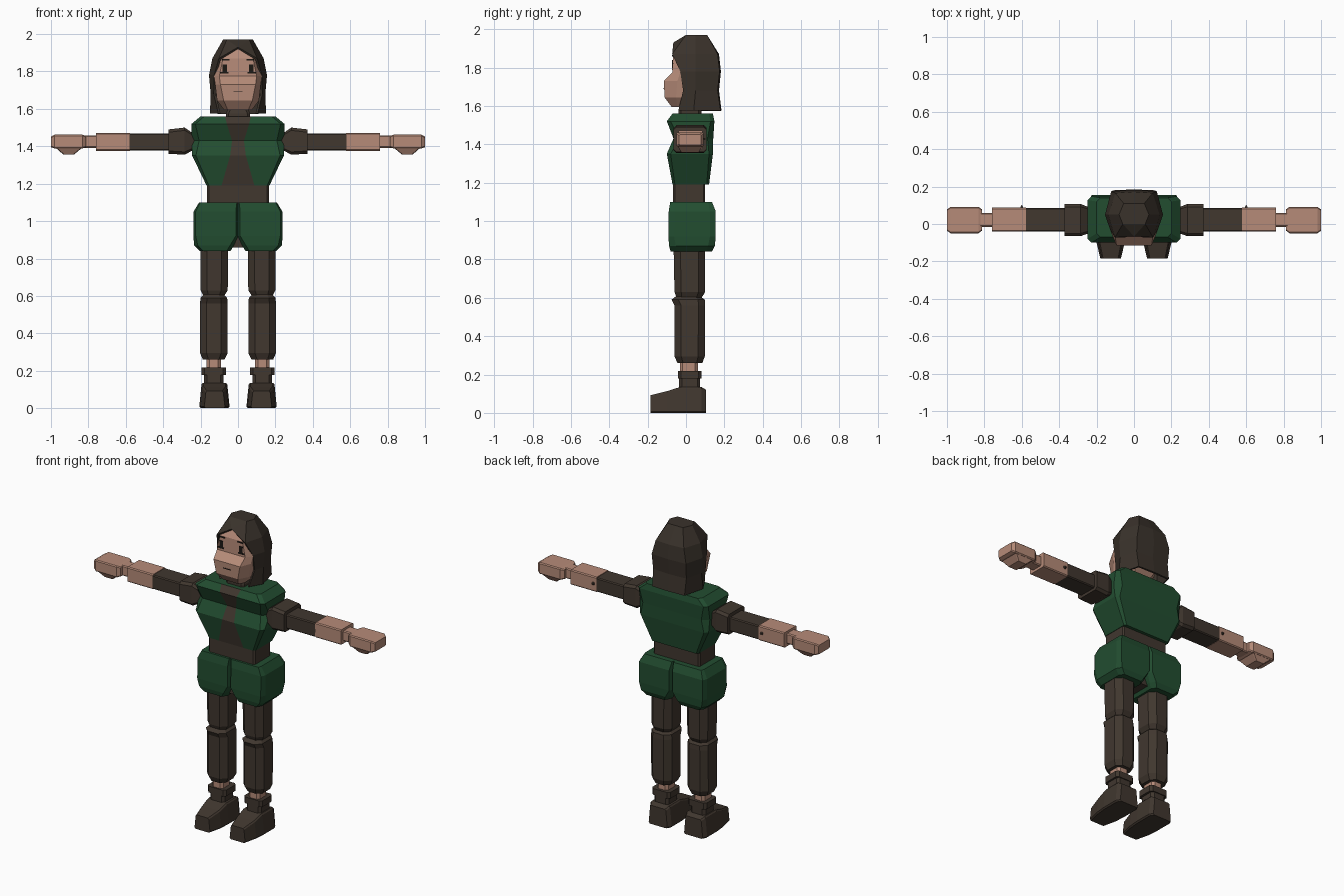
import bpy, bmesh

cube = bpy.data.objects.get("Cube")
if cube:
    bpy.data.objects.remove(cube, do_unlink=True)


def material(name, rgb):
    m = bpy.data.materials.new(name)
    m.use_nodes = True
    m.diffuse_color = (*rgb, 1)
    bsdf = m.node_tree.nodes["Principled BSDF"]
    bsdf.inputs["Base Color"].default_value = (*rgb, 1)
    bsdf.inputs["Roughness"].default_value = 0.9
    return m


SKIN = material("skin", (0.47, 0.26, 0.19))
GREEN = material("forest green", (0.016, 0.075, 0.03))
BROWN = material("dark brown", (0.052, 0.038, 0.028))
HAIR = material("hair brown", (0.042, 0.032, 0.024))
BLACK = material("face line", (0.012, 0.009, 0.007))


def finish(name, bm, mats, mirror=False):
    bmesh.ops.recalc_face_normals(bm, faces=bm.faces)
    me = bpy.data.meshes.new(name)
    bm.to_mesh(me)
    bm.free()
    for m in mats:
        me.materials.append(m)
    ob = bpy.data.objects.new(name, me)
    bpy.context.collection.objects.link(ob)
    if mirror:
        mod = ob.modifiers.new("Mirror", "MIRROR")
        mod.use_mirror_merge = False
    return ob


def section(u0, u1, v0, v1, cu, cv, stripe=None):
    """Rectangle with chamfered corners; stripe splits its v0 side."""
    pts = [(u0 + cu, v0)]
    if stripe:
        pts += [(-stripe, v0), (stripe, v0)]
    return pts + [(u1 - cu, v0), (u1, v0 + cv), (u1, v1 - cv), (u1 - cu, v1),
                  (u0 + cu, v1), (u0, v1 - cv), (u0, v0 + cv)]


PLACE = {"x": lambda t, u, v: (t, u, v),
         "y": lambda t, u, v: (u, t, v),
         "z": lambda t, u, v: (u, v, t)}


def loft(name, rings, mats, axis="z", mirror=False):
    """Rings are (t, u0, u1, v0, v1, chamfer_u, chamfer_v[, stripe])."""
    bm = bmesh.new()
    loops = [[bm.verts.new(PLACE[axis](r[0], u, v)) for u, v in section(*r[1:])]
             for r in rings]
    n = len(loops[0])
    for a, b in zip(loops, loops[1:]):
        for i in range(n):
            j = (i + 1) % n
            f = bm.faces.new((a[i], a[j], b[j], b[i]))
            if len(mats) > 1 and i == 1:      # stripe column
                f.material_index = 1
    bm.faces.new(loops[0])
    bm.faces.new(loops[-1])
    return finish(name, bm, mats, mirror)


def plate(name, x0, x1, z0, z1, y, mirror=False):
    loft(name, [(y - 0.002, x0, x1, z0, z1, 0.001, 0.001),
                (y + 0.004, x0, x1, z0, z1, 0.001, 0.001)], [BLACK], "y", mirror)


# Head with protruding lower face
loft("head", [(1.595, -.075, .075, -.075, .07, .02, .03),
              (1.645, -.112, .112, -.112, .11, .035, .06),
              (1.73, -.122, .122, -.115, .13, .028, .07),
              (1.775, -.128, .128, -.070, .14, .028, .04),
              (1.87, -.108, .108, -.068, .13, .028, .05),
              (1.925, -.055, .055, -.038, .09, .02, .02)], [SKIN])
plate("eyes", .058, .082, 1.79, 1.838, -.07, True)
plate("eye_lines", .050, .095, 1.788, 1.798, -.07, True)
plate("eyebrows", .045, .085, 1.858, 1.866, -.07, True)
plate("mouth", -.025, .025, 1.689, 1.694, -.114)

# Hair: open-fronted shell, levels of (z, front, side, back corner, back middle)
levels = [(1.97, (.06, .0), (.08, .05), (.055, .11), .11),
          (1.87, (.102, -.072), (.137, .05), (.10, .165), .172),
          (1.78, (.128, -.03), (.155, .05), (.122, .175), .182),
          (1.68, (.130, -.015), (.146, .05), (.118, .165), .172),
          (1.575, (.105, -.04), (.150, .04), (.115, .180), .185)]
bm = bmesh.new()
rows = []
for z, f, s, b, c in levels:
    half = [f, s, b]
    pts = half + [(0, c)] + [(-x, y) for x, y in reversed(half)]
    rows.append([bm.verts.new((x, y, z)) for x, y in pts])
for a, b in zip(rows, rows[1:]):
    for i in range(6):
        bm.faces.new((a[i], a[i + 1], b[i + 1], b[i]))
bm.faces.new(rows[0])
peak = bm.verts.new((0, -.066, 1.93))
top, brow = rows[0], rows[1]
bm.faces.new((top[0], top[6], peak))
bm.faces.new((top[0], peak, brow[0]))
bm.faces.new((top[6], brow[6], peak))
hair = finish("hair", bm, [HAIR])
shell = hair.modifiers.new("Thickness", "SOLIDIFY")
shell.thickness = 0.012
shell.offset = -1

# Neck, vest and waist
loft("neck", [(1.54, -.065, .065, -.04, .08, .015, .015),
              (1.575, -.065, .065, -.04, .08, .015, .015),
              (1.61, -.05, .05, -.03, .07, .015, .015)], [BROWN])
loft("vest", [(1.19, -.168, .168, -.07, .12, .012, .012, .088),
              (1.35, -.245, .245, -.10, .14, .02, .02, .042),
              (1.43, -.248, .248, -.065, .142, .04, .03, .032),
              (1.52, -.248, .248, -.10, .148, .02, .02, .06),
              (1.56, -.20, .20, -.07, .14, .02, .02, .07)], [GREEN, BROWN])
loft("waist", [(1.09, -.165, .165, -.068, .10, .01, .01),
               (1.195, -.165, .165, -.068, .10, .01, .01)], [BROWN])

# Shorts: two mirrored halves meeting at a centre crease
loft("shorts", [(.84, .04, .205, -.08, .135, .02, .03),
                (.87, .022, .235, -.088, .15, .02, .035),
                (.92, .0, .238, -.092, .155, .012, .03),
                (1.05, .0, .238, -.09, .155, .012, .03),
                (1.10, .0, .208, -.082, .135, .006, .02)], [GREEN], mirror=True)
loft("crotch_panel", [(.86, -.04, .04, -.05, .09, .005, .005),
                      (.94, -.03, .03, -.05, .09, .005, .005)], [BROWN])

# Legs
loft("thighs", [(.59, .08, .18, -.045, .075, .025, .025),
                (.63, .055, .20, -.06, .10, .035, .035),
                (.88, .052, .202, -.065, .10, .035, .035)], [BROWN], mirror=True)
loft("shins", [(.26, .072, .188, -.045, .085, .03, .03),
               (.295, .055, .203, -.06, .098, .035, .035),
               (.56, .055, .203, -.06, .10, .035, .035),
               (.59, .058, .20, -.075, .098, .035, .035),
               (.61, .08, .18, -.05, .07, .025, .025)], [BROWN], mirror=True)
loft("ankles", [(.19, .092, .168, -.032, .062, .015, .015),
                (.28, .092, .168, -.032, .062, .015, .015)], [SKIN], mirror=True)
loft("boot_cuffs", [(.178, .064, .194, -.042, .08, .015, .015),
                    (.218, .064, .194, -.042, .08, .015, .015)], [BROWN], mirror=True)
loft("boot_collars", [(.12, .078, .182, -.036, .074, .015, .015),
                      (.19, .078, .182, -.036, .074, .015, .015)], [BROWN], mirror=True)
boots = loft("boots", [(-.185, .07, .18, 0, .092, .008, .008),
                       (-.10, .05, .20, 0, .113, .008, .008),
                       (-.03, .045, .207, 0, .135, .008, .008),
                       (.08, .045, .207, 0, .135, .008, .008),
                       (.105, .06, .192, 0, .12, .008, .008)], [BROWN], "y", True)
for v in boots.data.vertices:                 # narrow the upper part of the boot
    if v.co.z > .05:
        v.co.x = .127 + (v.co.x - .127) * .85

# Arms
loft("shoulders", [(.23, -.045, .085, 1.385, 1.462, .01, .01),
                   (.285, -.065, .107, 1.355, 1.50, .015, .015),
                   (.372, -.065, .107, 1.36, 1.49, .015, .015)], [BROWN], "x", True)
loft("sleeves", [(.36, -.04, .085, 1.378, 1.468, .006, .006),
                 (.58, -.04, .085, 1.378, 1.468, .006, .006)], [BROWN], "x", True)
loft("forearms", [(.578, -.04, .087, 1.376, 1.472, .006, .006),
                  (.76, -.04, .087, 1.376, 1.472, .006, .006)], [SKIN], "x", True)
loft("elbow_points", [(.08, .588, .612, 1.415, 1.44, .004, .004),
                      (.102, .599, .601, 1.426, 1.428, .0005, .0005)],
     [BROWN], "y", True)
loft("wrists", [(.75, -.015, .06, 1.392, 1.458, .006, .006),
                (.825, -.015, .06, 1.392, 1.458, .006, .006)], [SKIN], "x", True)
loft("hands", [(.812, -.035, .078, 1.395, 1.455, .006, .006),
               (.832, -.05, .092, 1.388, 1.462, .006, .006),
               (.98, -.05, .092, 1.388, 1.462, .006, .006),
               (1.0, -.036, .078, 1.395, 1.452, .006, .006)], [SKIN], "x", True)
loft("palms", [(1.357, .875, .935, -.025, .065, .005, .005),
               (1.392, .833, .975, -.045, .087, .005, .005)], [SKIN], mirror=True)
